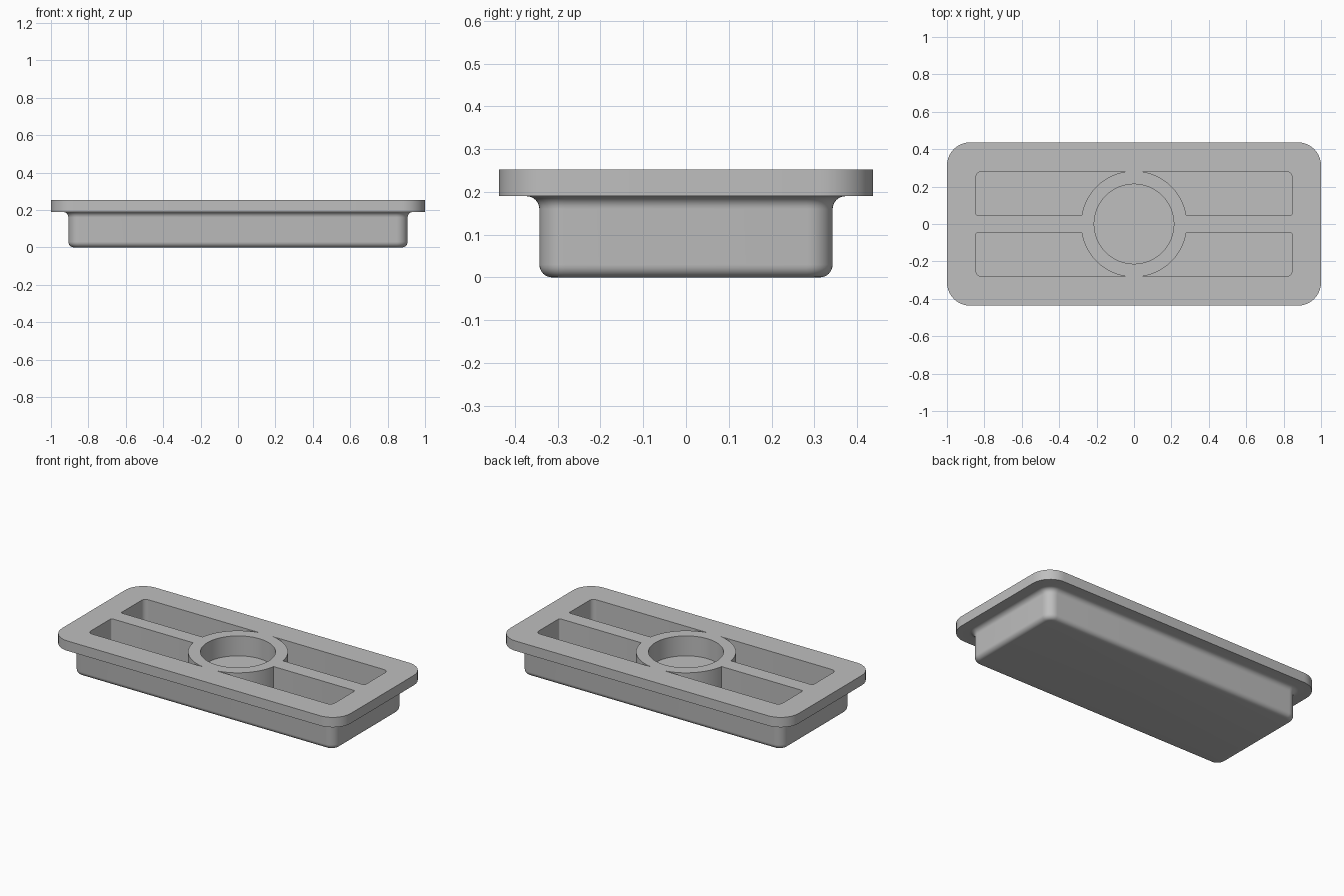
import bpy, bmesh
from math import sin, cos, pi, asin, sqrt

cube = bpy.data.objects.get("Cube")
if cube:
    bpy.data.objects.remove(cube, do_unlink=True)

TOP, FLANGE_Z, FLOOR_Z, HOLE_Z = 0.252, 0.19, 0.062, 0.127
TUB_X, TUB_Y, TUB_R, FILLET = 0.907, 0.343, 0.06, 0.03

grey = bpy.data.materials.new("plain grey")
grey.use_nodes = True
colour = (0.52, 0.52, 0.52, 1)
grey.diffuse_color = colour
grey.node_tree.nodes["Principled BSDF"].inputs["Base Color"].default_value = colour


def arc(cx, cy, r, start, end, n):
    """Points along a circular arc."""
    return [(cx + r * cos(start + (end - start) * i / n),
             cy + r * sin(start + (end - start) * i / n)) for i in range(n + 1)]


def rounded_rect(hx, hy, r):
    """Counter-clockwise outline of a rounded rectangle."""
    pts = []
    for k, (sx, sy) in enumerate([(1, 1), (-1, 1), (-1, -1), (1, -1)]):
        pts += arc(sx * (hx - r), sy * (hy - r), r, k * pi / 2, (k + 1) * pi / 2, 10)
    return pts


def loft(bm, sections):
    """Capped skin through (outline, z) sections."""
    rings = [[bm.verts.new((x, y, z)) for x, y in pts] for pts, z in sections]
    for a, b in zip(rings, rings[1:]):
        for i in range(len(a)):
            j = (i + 1) % len(a)
            bm.faces.new((a[i], a[j], b[j], b[i]))
    bm.faces.new(rings[0][::-1])
    bm.faces.new(rings[-1])


def finish(bm, name):
    bmesh.ops.recalc_face_normals(bm, faces=bm.faces)
    mesh = bpy.data.meshes.new(name)
    bm.to_mesh(mesh)
    bm.free()
    mesh.materials.append(grey)
    obj = bpy.data.objects.new(name, mesh)
    bpy.context.collection.objects.link(obj)
    return obj


# Body: rounded tub bottom, straight wall, flared neck, flange
steps = [i / 6 * pi / 2 for i in range(7)]
profile = [(FILLET * (sin(a) - 1), FILLET * (1 - cos(a))) for a in steps]
profile += [(FILLET * (1 - cos(a)), FLANGE_Z + FILLET * (sin(a) - 1)) for a in steps]
sections = [(rounded_rect(TUB_X + d, TUB_Y + d, TUB_R + d), z) for d, z in profile]
sections += [(rounded_rect(1, 0.437, 0.125), z) for z in (FLANGE_Z, TOP)]
bm = bmesh.new()
loft(bm, sections)
body = finish(bm, "flanged_tray")

# Cutter: four pockets around the ring and ribs, plus the central round hole
RING, HOLE, RIB, PX, PY, PR, SMALL = 0.2835, 0.213, 0.047, 0.845, 0.28, 0.03, 0.008
pocket = arc(0, 0, RING, asin(PY / RING), asin(RIB / RING), 24)
pocket += arc(PX - SMALL, RIB + SMALL, SMALL, -pi / 2, 0, 4)
pocket += arc(PX - PR, PY - PR, PR, 0, pi / 2, 8)
bm = bmesh.new()
for sx in (1, -1):
    for sy in (1, -1):
        outline = [(sx * x, sy * y) for x, y in pocket]
        loft(bm, [(outline, FLOOR_Z), (outline, TOP + 0.1)])
circle = arc(0, 0, HOLE, 0, 2 * pi, 64)[:-1]
loft(bm, [(circle, HOLE_Z), (circle, TOP + 0.1)])
cutter = finish(bm, "pocket_cutter")
cutter.hide_render = True

# Cut the pockets and shade
bpy.context.view_layer.objects.active = body
body.select_set(True)
cutter.select_set(False)
mod = body.modifiers.new("pockets", 'BOOLEAN')
mod.operation = 'DIFFERENCE'
mod.solver = 'EXACT'
mod.object = cutter
bpy.ops.object.modifier_apply(modifier=mod.name)
bpy.data.objects.remove(cutter, do_unlink=True)
bpy.ops.object.shade_smooth_by_angle(angle=pi / 6)
